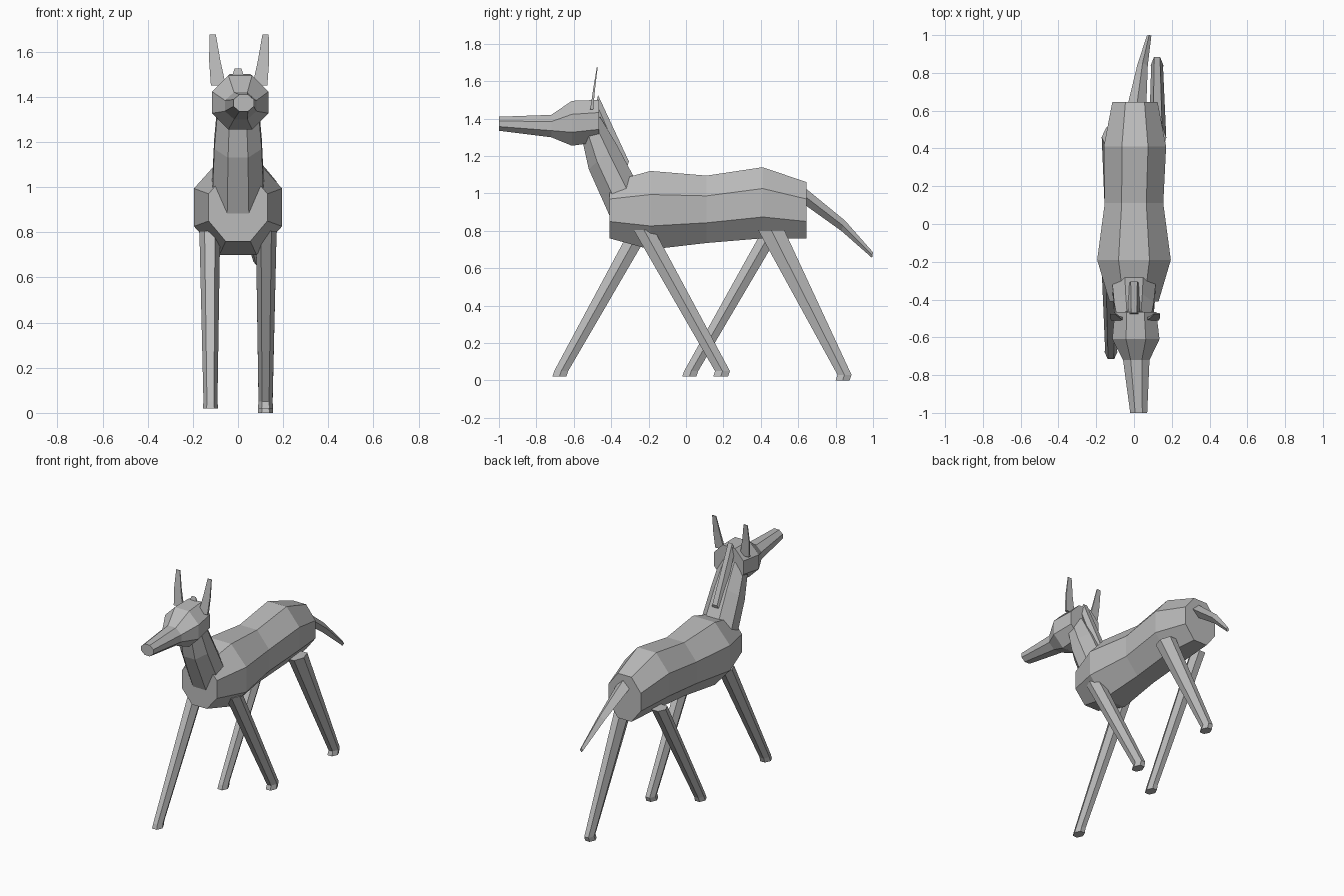
import bpy
import bmesh

cube = bpy.data.objects.get("Cube")
if cube:
    bpy.data.objects.remove(cube, do_unlink=True)

grey = bpy.data.materials.new("plain grey")
grey.use_nodes = True
grey.diffuse_color = (0.5, 0.5, 0.5, 1)
grey.node_tree.nodes["Principled BSDF"].inputs["Base Color"].default_value = (0.5, 0.5, 0.5, 1)

# Cross-sections: u runs across the width, t runs from the low to the high point
OCTAGON = [(-.42, 0), (.42, 0), (1, .3), (1, .7), (.42, 1), (-.42, 1), (-1, .7), (-1, .3)]
HEXAGON = [(-.5, 0), (.5, 0), (1, .5), (.5, 1), (-.5, 1), (-1, .5)]
DIAMOND = [(0, 0), (1, .5), (0, 1), (-1, .5)]
BOX = [(-1, 0), (1, 0), (1, 1), (-1, 1)]


def loft(name, section, rings):
    """Skin rings of (centre x, half width, low (y, z), high (y, z))."""
    bm = bmesh.new()
    loops = []
    for cx, half, low, high in rings:
        loops.append([bm.verts.new((cx + u * half,
                                    low[0] + (high[0] - low[0]) * t,
                                    low[1] + (high[1] - low[1]) * t))
                      for u, t in section])
    count = len(section)
    for a, b in zip(loops, loops[1:]):
        for i in range(count):
            j = (i + 1) % count
            bm.faces.new((a[i], a[j], b[j], b[i]))
    bm.faces.new(loops[0])
    bm.faces.new(loops[-1])
    bmesh.ops.recalc_face_normals(bm, faces=bm.faces)
    mesh = bpy.data.meshes.new(name)
    bm.to_mesh(mesh)
    bm.free()
    mesh.materials.append(grey)
    obj = bpy.data.objects.new(name, mesh)
    bpy.context.collection.objects.link(obj)
    return obj


def upright(stations):
    """Vertical rings from (y, centre x, half width, bottom, top)."""
    return [(cx, half, (y, lo), (y, hi)) for y, cx, half, lo, hi in stations]


# Trunk
loft("body", OCTAGON, upright([
    (-.41, 0, .13, .76, 1.06), (-.19, 0, .195, .70, 1.12), (.11, 0, .155, .735, 1.095),
    (.41, .005, .165, .76, 1.14), (.645, .005, .12, .76, 1.06)]))

# Head with long snout
loft("head", OCTAGON, upright([
    (-1, .025, .045, 1.335, 1.41), (-.72, .012, .07, 1.30, 1.42),
    (-.61, .01, .125, 1.255, 1.495), (-.465, .008, .11, 1.275, 1.50)]))

# Neck and mane ridge
loft("neck", OCTAGON, [
    (0, .115, (-.395, .85), (-.28, 1.09)),
    (0, .105, (-.52, 1.13), (-.37, 1.26)),
    (0, .09, (-.56, 1.31), (-.46, 1.41))])
loft("mane", HEXAGON, [
    (0, .035, (-.34, 1.07), (-.305, 1.17)),
    (0, .03, (-.49, 1.44), (-.47, 1.525))])

# Ears
for side, label in ((1, "left"), (-1, "right")):
    shift = .005
    loft(label + "_ear", BOX, [
        (shift + side * .092, .033, (-.512, 1.45), (-.496, 1.45)),
        (shift + side * .108, .025, (-.496, 1.56), (-.486, 1.56)),
        (shift + side * .117, .014, (-.477, 1.675), (-.472, 1.675))])

# Legs: side, top y range, foot y range, foot height
legs = {
    "front_left_leg": (1, (-.28, -.17), (.155, .235), .02),
    "front_right_leg": (-1, (-.30, -.19), (-.705, -.63), .02),
    "back_left_leg": (1, (.385, .525), (.81, .885), 0),
    "back_right_leg": (-1, (.41, .51), (-.01, .065), .02)}
for name, (side, top, foot, ground) in legs.items():
    ankle = ground + .03
    loft(name, HEXAGON, [
        (side * .125, .046, (top[0], .805), (top[1], .805)),
        (side * .122, .031, (foot[0], ankle), (foot[1], ankle)),
        (side * .122, .034, (foot[0] - .01, ground), (foot[1] - .01, ground))])

# Tail
loft("tail", DIAMOND, [
    (.015, .05, (.62, .95), (.63, 1.035)),
    (.045, .028, (.83, .80), (.85, .855)),
    (.08, .012, (.995, .655), (1, .685))])
